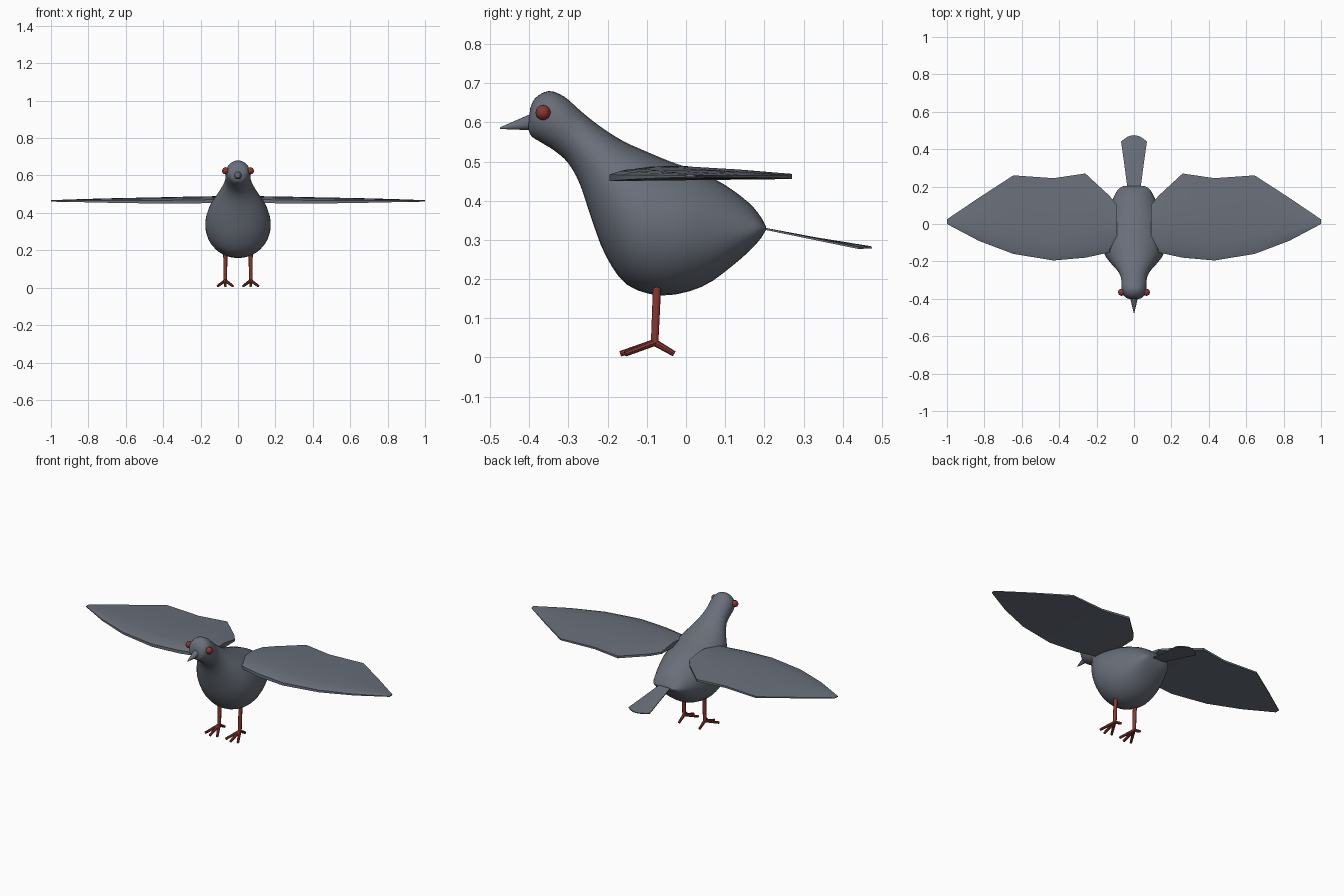
import bpy, bmesh, math
from mathutils import Vector

cube = bpy.data.objects.get("Cube")
if cube:
    bpy.data.objects.remove(cube, do_unlink=True)


def material(name, color):
    m = bpy.data.materials.new(name)
    m.use_nodes = True
    m.diffuse_color = color
    bsdf = next(n for n in m.node_tree.nodes if n.type == 'BSDF_PRINCIPLED')
    bsdf.inputs["Base Color"].default_value = color
    return m


GREY = material("slate grey", (0.14, 0.157, 0.192, 1))
RED = material("brick red", (0.25, 0.038, 0.03, 1))


def finish(name, bm, mat, angle=40):
    bmesh.ops.recalc_face_normals(bm, faces=bm.faces)
    mesh = bpy.data.meshes.new(name)
    bm.to_mesh(mesh)
    bm.free()
    ob = bpy.data.objects.new(name, mesh)
    bpy.context.collection.objects.link(ob)
    mesh.materials.append(mat)
    bpy.ops.object.select_all(action='DESELECT')
    ob.select_set(True)
    bpy.context.view_layer.objects.active = ob
    bpy.ops.object.shade_smooth_by_angle(angle=math.radians(angle))
    return ob


def loft(bm, rings):
    """Skin closed rings of points and cap both ends."""
    rows = [[bm.verts.new(p) for p in ring] for ring in rings]
    n = len(rows[0])
    for a, b in zip(rows, rows[1:]):
        for i in range(n):
            j = (i + 1) % n
            bm.faces.new((a[i], a[j], b[j], b[i]))
    bm.faces.new(rows[0])
    bm.faces.new(rows[-1])


def tube(bm, a, b, r1, r2, sides=10):
    a, b = Vector(a), Vector(b)
    turn = (b - a).to_track_quat('Z', 'Y')
    circle = [Vector((math.cos(t), math.sin(t), 0))
              for t in (math.tau * i / sides for i in range(sides))]
    loft(bm, [[a + turn @ (c * r1) for c in circle],
              [b + turn @ (c * r2) for c in circle]])


def spline(rows, steps):
    """Smooth interpolation through rows of numbers."""
    pts = [Vector(r) for r in rows]
    pts = [pts[0]] + pts + [pts[-1]]
    out = []
    for p, q, r, s in zip(pts, pts[1:], pts[2:], pts[3:]):
        for k in range(steps):
            t = k / steps
            out.append(q + (r - p) * (t / 2) + (p * 2 - q * 5 + r * 4 - s) * (t * t / 2)
                       + (q * 3 - p - r * 3 + s) * (t ** 3 / 2))
    return out + [pts[-1]]


# Body, neck and head: back y, z, belly y, z, half width
sections = [
    (-.398, .635, -.403, .585, .025), (-.385, .662, -.395, .565, .048),
    (-.35, .68, -.372, .55, .064), (-.31, .665, -.335, .527, .068),
    (-.27, .63, -.30, .495, .070), (-.22, .59, -.27, .44, .09),
    (-.16, .552, -.24, .35, .128), (-.10, .525, -.205, .26, .16),
    (-.04, .50, -.15, .185, .175), (.03, .475, -.06, .158, .168),
    (.10, .44, .04, .18, .14), (.16, .395, .12, .235, .11),
    (.19, .36, .18, .29, .085), (.204, .335, .204, .325, .055)]


def oval(row, sides=32):
    ty, tz, by, bz, w = row
    ring = []
    for i in range(sides):
        a = math.tau * i / sides
        k = (1 + math.cos(a)) / 2
        ring.append((w * math.sin(a), by + (ty - by) * k, bz + (tz - bz) * k))
    return ring


def flat_spline(rows, steps):
    # split into 3-number and 2-number groups so each fits a vector
    a = spline([r[:3] for r in rows], steps)
    b = spline([r[3:] + (0,) for r in rows], steps)
    return [(p.x, p.y, p.z, q.x, q.y) for p, q in zip(a, b)]


bm = bmesh.new()
loft(bm, [oval(r) for r in flat_spline(sections, 3)])
finish("body", bm, GREY, 60)

# Beak
bm = bmesh.new()
tube(bm, (0, -.385, .602), (0, -.475, .585), .023, .002, 16)
finish("beak", bm, GREY)

# Wings: x, leading y, trailing y, underside z, crown z
stations = [(.09, -.08, .10, .458, .489), (.13, -.152, .15, .453, .489),
            (.26, -.18, .27, .45, .487), (.43, -.195, .245, .45, .483),
            (.645, -.16, .26, .453, .479), (.83, -.09, .14, .457, .474),
            (1.0, 0, .025, .46, .468)]


def wing_section(side, x, lead, trail, low, high):
    chord, thick = trail - lead, high - low
    profile = [(0, 0), (0, .5), (.06, .78), (.2, .94), (.42, 1),
               (.7, .8), (1, .5), (1, .15)]
    return [(side * x, lead + chord * u, low + thick * v) for u, v in profile]


for side, label in ((1, "left"), (-1, "right")):
    bm = bmesh.new()
    loft(bm, [wing_section(side, *s) for s in stations])
    finish(label + "_wing", bm, GREY, 30)

    # Eye
    bm = bmesh.new()
    bmesh.ops.create_uvsphere(bm, u_segments=20, v_segments=12, radius=.019)
    bmesh.ops.translate(bm, verts=bm.verts, vec=(side * .066, -.365, .625))
    finish(label + "_eye", bm, RED)

    # Leg with three front toes and a hind toe
    x = side * .068
    ankle = (x, -.08, .038)
    bm = bmesh.new()
    tube(bm, (x, -.074, .18), ankle, .011, .01)
    for dx, y in ((-.04, -.155), (0, -.168), (.04, -.155), (0, -.03)):
        tube(bm, ankle, (x + dx, y, .009), .009, .007, 8)
    finish(label + "_leg", bm, RED)

# Tail: thin, slightly arched fan with a rounded end
bm = bmesh.new()
rings = []
for y, half, bow in ((.19, .035, 0), (.32, .052, .01), (.44, .069, .035)):
    top = []
    for i in range(9):
        u = i / 4 - 1
        yy = y + bow * (1 - u * u)
        z = .333 - (yy - .19) * .205 + bow * .25 * (1 - u * u)
        top.append(Vector((half * u, yy, z)))
    rings.append(top + [p - Vector((0, 0, .005)) for p in reversed(top)])
loft(bm, rings)
finish("tail", bm, GREY)
